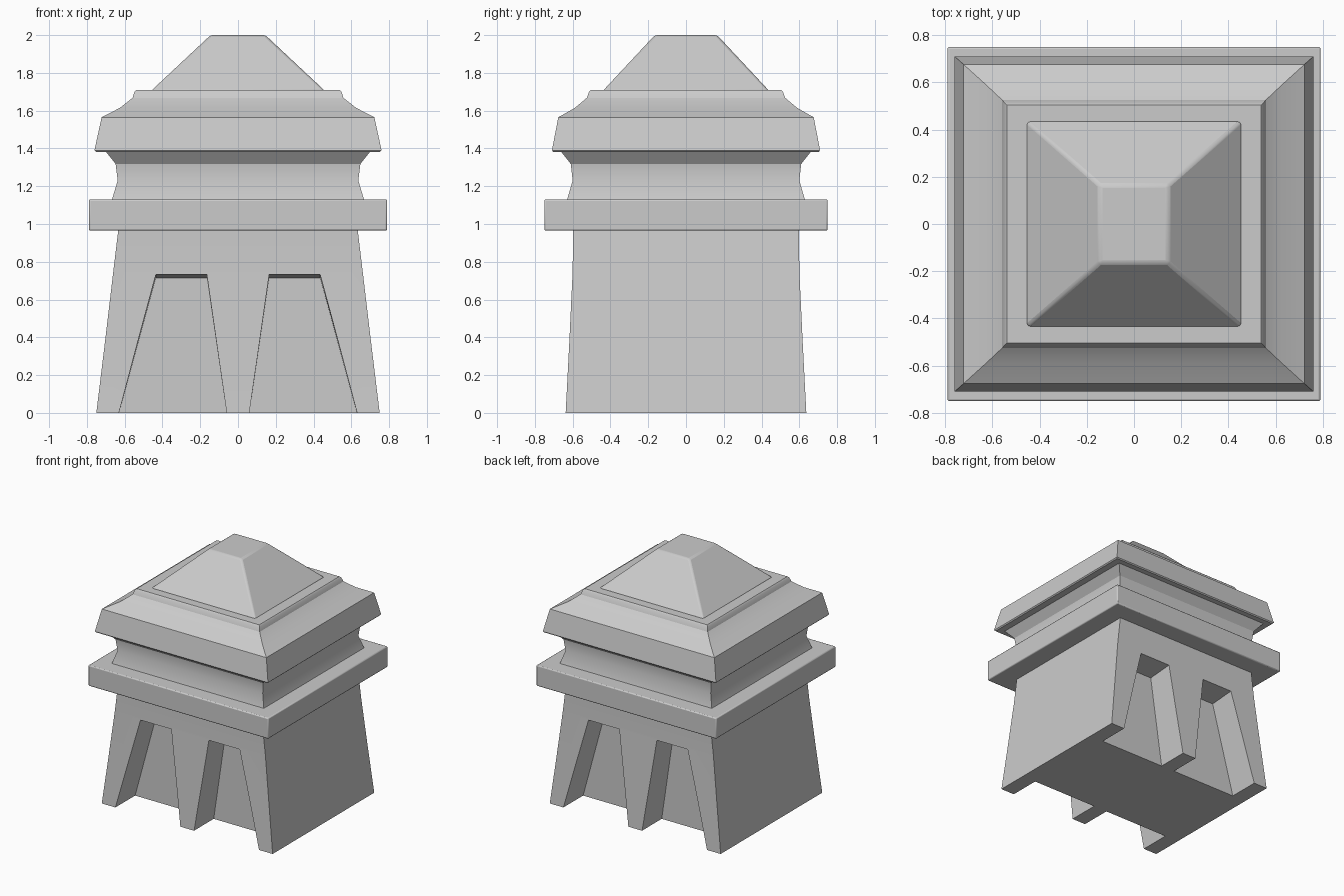
import bpy, bmesh

if "Cube" in bpy.data.objects:
    bpy.data.objects.remove(bpy.data.objects["Cube"])


def finish(name, bm):
    bmesh.ops.recalc_face_normals(bm, faces=bm.faces)
    mesh = bpy.data.meshes.new(name)
    bm.to_mesh(mesh)
    bm.free()
    obj = bpy.data.objects.new(name, mesh)
    bpy.context.collection.objects.link(obj)
    return obj


def loft(name, profile, bevel=0.0):
    """Stack of rectangles given as (half x, half y, z), capped at both ends."""
    bm = bmesh.new()
    rings = [[bm.verts.new((sx * hx, sy * hy, z))
              for sx, sy in ((-1, -1), (1, -1), (1, 1), (-1, 1))]
             for hx, hy, z in profile]
    for a, b in zip(rings, rings[1:]):
        for i in range(4):
            j = (i + 1) % 4
            bm.faces.new((a[i], a[j], b[j], b[i]))
    bm.faces.new(rings[0][::-1])
    bm.faces.new(rings[-1])
    obj = finish(name, bm)
    if bevel:
        mod = obj.modifiers.new("soft_edges", "BEVEL")
        mod.width = bevel
        mod.segments = 2
        mod.limit_method = "ANGLE"
    return obj


def notch_cutter(name, sx, sy):
    """Tapered recess, wide at the foot, with a slightly sloping ceiling."""
    bm = bmesh.new()
    loops = []
    for y, top in ((0.39, 0.715), (0.70, 0.74)):
        outline = ((0.054, -0.04), (0.641, -0.04), (0.435, top), (0.165, top))
        loops.append([bm.verts.new((sx * x, sy * y, z)) for x, z in outline])
    a, b = loops
    bm.faces.new(a)
    bm.faces.new(b)
    for i in range(4):
        j = (i + 1) % 4
        bm.faces.new((a[i], a[j], b[j], b[i]))
    obj = finish(name, bm)
    obj.hide_render = True
    obj.hide_viewport = True
    return obj


# Tapered base with two recesses on the front and two on the back
base = loft("base", [(0.75, 0.637, 0), (0.705, 0.618, 0.37),
                     (0.66, 0.60, 0.75), (0.63, 0.598, 1.0)])
for sx in (-1, 1):
    for sy in (-1, 1):
        mod = base.modifiers.new("notch", "BOOLEAN")
        mod.operation = "DIFFERENCE"
        mod.solver = "EXACT"
        mod.object = notch_cutter("notch_cutter", sx, sy)

# Wide band round the middle
band = loft("band", [(0.79, 0.75, 0.965), (0.79, 0.75, 1.13)], 0.008)

# Waisted neck above the band
neck = loft("neck", [(0.67, 0.632, 1.12), (0.637, 0.60, 1.23),
                     (0.648, 0.61, 1.318), (0.705, 0.667, 1.39)])

# Overhanging roof slab with stepped shoulders
roof = loft("roof", [(0.752, 0.703, 1.382), (0.76, 0.71, 1.39),
                     (0.722, 0.676, 1.565), (0.625, 0.588, 1.615),
                     (0.558, 0.525, 1.668), (0.548, 0.513, 1.70),
                     (0.538, 0.503, 1.71)])

# Truncated pyramid on top
cap = loft("roof_cap", [(0.46, 0.44, 1.705), (0.145, 0.165, 2.0)], 0.012)

# Smooth the shallow curves, keep the corners crisp
for obj in (base, band, neck, roof, cap):
    bpy.ops.object.select_all(action="DESELECT")
    obj.select_set(True)
    bpy.context.view_layer.objects.active = obj
    bpy.ops.object.shade_smooth_by_angle(angle=0.5)
